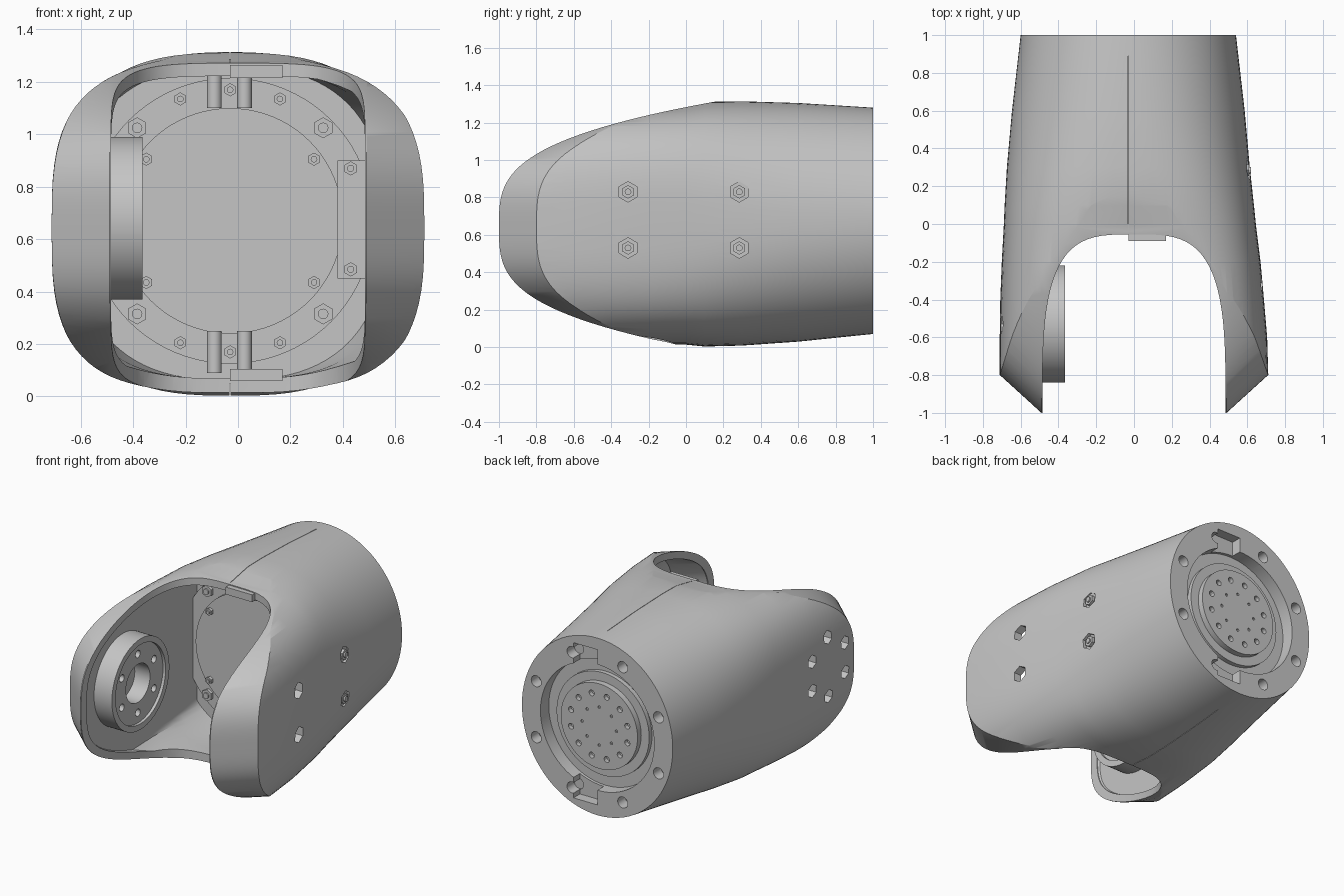
import bpy, bmesh, math
from mathutils import Matrix, Vector

old = bpy.data.objects.get("Cube")
if old:
    bpy.data.objects.remove(old, do_unlink=True)

GREY = (0.56, 0.56, 0.56, 1)
mat = bpy.data.materials.new("housing grey")
mat.use_nodes = True
mat.diffuse_color = GREY
for node in mat.node_tree.nodes:
    if node.type == 'BSDF_PRINCIPLED':
        node.inputs["Base Color"].default_value = GREY
        node.inputs["Roughness"].default_value = 0.6

AXES = {'x': Vector((1, 0, 0)), 'y': Vector((0, 1, 0)), 'z': Vector((0, 0, 1))}
CX, CZ = -0.03, 0.67              # centre of the round end
MX, MY, MZ = -0.365, -0.53, 0.68  # face of the joint mount


def cyl(bm, start, axis, length, r, sides=48):
    """Cylinder growing from start along an axis."""
    d = AXES[axis]
    rot = d.to_track_quat('Z', 'Y').to_matrix().to_4x4()
    m = Matrix.Translation(Vector(start) + d * length / 2) @ rot
    bmesh.ops.create_cone(bm, cap_ends=True, segments=sides, radius1=r,
                          radius2=r, depth=abs(length), matrix=m)


def box(bm, lo, hi):
    lo, hi = Vector(lo), Vector(hi)
    m = Matrix.Translation((lo + hi) / 2) @ Matrix.Diagonal((*(hi - lo), 1))
    bmesh.ops.create_cube(bm, size=1, matrix=m)


def loft(bm, rings):
    """Skin closed rings of points and cap both ends."""
    vs = [[bm.verts.new(p) for p in ring] for ring in rings]
    for a, b in zip(vs, vs[1:]):
        for i in range(len(a)):
            j = (i + 1) % len(a)
            bm.faces.new((a[i], a[j], b[j], b[i]))
    bm.faces.new(vs[0][::-1])
    bm.faces.new(vs[-1])
    bmesh.ops.recalc_face_normals(bm, faces=bm.faces)


def finish(obj):
    obj.data.shade_smooth()
    obj.data.set_sharp_from_angle(angle=math.radians(28))


def part(name, build):
    bm = bmesh.new()
    build(bm)
    me = bpy.data.meshes.new(name)
    bm.to_mesh(me)
    bm.free()
    me.materials.append(mat)
    obj = bpy.data.objects.new(name, me)
    bpy.context.collection.objects.link(obj)
    finish(obj)
    return obj


def combine(obj, cutter, operation):
    """Boolean two objects, bake the result and drop the cutter."""
    cutter.hide_render = True
    mod = obj.modifiers.new("cut", 'BOOLEAN')
    mod.operation, mod.solver, mod.object = operation, 'EXACT', cutter
    dg = bpy.context.evaluated_depsgraph_get()
    me = bpy.data.meshes.new_from_object(obj.evaluated_get(dg))
    obj.modifiers.clear()
    obj.data = me
    bpy.data.objects.remove(cutter, do_unlink=True)
    finish(obj)


def cut(obj, build):
    combine(obj, part("cutter", build), 'DIFFERENCE')


def spow(v, p):
    return math.copysign(abs(v) ** p, v)


def polar(r, count, phase=0):
    return [(r * math.cos(math.radians(phase) + math.tau * i / count),
             r * math.sin(math.radians(phase) + math.tau * i / count)) for i in range(count)]


# Housing sections: y, centre x, centre z, half width, half height, squareness
KEYS = [(-1.05, 0, .643, .711, .64, 3.1), (-.8, 0, .643, .711, .64, 3.1),
        (-.6, -.003, .643, .708, .64, 3.2), (-.4, -.01, .645, .698, .638, 3.2),
        (-.2, -.015, .65, .685, .636, 3.2), (0, -.022, .655, .667, .642, 3),
        (.1, -.025, .657, .66, .654, 2.8), (.3, -.03, .661, .643, .653, 2.5),
        (.6, -.03, .667, .616, .638, 2.2), (1, -.03, .675, .57, .605, 2)]


def section(y, inset=0, count=88):
    for a, b in zip(KEYS, KEYS[1:]):
        if y <= b[0]:
            break
    f = (y - a[0]) / (b[0] - a[0])
    _, cx, cz, w, h, n = [p + (q - p) * f for p, q in zip(a, b)]
    ring = []
    for i in range(count):
        t = math.tau * i / count
        ring.append((cx + (w - inset) * spow(math.cos(t), 2 / n), y,
                     cz + (h - inset) * spow(math.sin(t), 2 / n)))
    return ring


# Rounded side outline of the fork tips, swept back towards the outer faces
def tip_outline(bm, shift=0, scale=1, steps=40):
    rings = []
    for x in (-.93, -.49, .49, .93):
        sweep = shift + .91 * (abs(x) - .49)
        ring = []
        for i in range(-steps, steps + 1):
            u = 2.6 * abs(i / steps) ** 3
            z = .643 + math.copysign(.64 * scale * u ** .31, i)
            ring.append((x, -1 + u + sweep, z))
        rings.append(ring)
    loft(bm, rings)


housing = part("housing", lambda bm: loft(bm, [section(k[0]) for k in KEYS]))
combine(housing, part("tip_cutter", tip_outline), 'INTERSECT')


# Hollow interior ending at the bulkhead, with a flat floor behind the joint mount
def hollow(bm):
    ys = [k[0] for k in KEYS if k[0] < .2] + [.27]
    loft(bm, [[(max(x, -.5), y, z) for x, y, z in section(y, .055)] for y in ys])


cavity = part("cavity", hollow)
combine(cavity, part("tip_cutter", lambda bm: tip_outline(bm, .06, .94)), 'INTERSECT')
combine(housing, cavity, 'DIFFERENCE')


# Fork opening, a rounded U running through top and bottom
def fork_gap(bm):
    outline = [(-.485, -1.3)]
    for i in range(41):
        t = math.pi * (1 - i / 40)
        outline.append((.485 * spow(math.cos(t), .57), -1 + .945 * abs(math.sin(t)) ** .57))
    outline.append((.485, -1.3))
    loft(bm, [[(x, y, z) for x, y in outline] for z in (-.3, 1.7)])


cut(housing, fork_gap)

SIDE_BOLTS = [(y, z) for y in (-.31, .285) for z in (.53, .83)]
MOUNT_BOLTS = polar(.2, 6, 90)
BACK_BOLTS = polar(.5, 8, 22.5)


# Bolt pockets through the two side walls and the back rim
def pockets(bm):
    for y, z in SIDE_BOLTS:
        cyl(bm, (.56, y, z), 'x', .4, .055, 6)
    for y, z in MOUNT_BOLTS:
        cyl(bm, (-.9, MY + y, MZ + z), 'x', .31, .045, 6)
    for x, z in BACK_BOLTS:
        cyl(bm, (CX + x, .92, CZ + z), 'y', .2, .038, 20)


cut(housing, pockets)
cut(housing, lambda bm: cyl(bm, (CX, .91, CZ), 'y', .2, .43, 64))


# Cable notches in the back rim and seam lines along top and bottom
def notches(bm):
    for s in (1, -1):
        z = sorted((CZ + s * .38, CZ + s * .53))
        box(bm, (CX, .93, z[0]), (.15, 1.1, z[1]))
    box(bm, (CX - .0015, -.2, 1.275), (CX + .0015, .89, 1.5))
    box(bm, (CX - .0015, -.2, -.2), (CX + .0015, .89, .05))


cut(housing, notches)

# Back output rotor with its bolt circle
part("rotor_flange", lambda bm: cyl(bm, (CX, .88, CZ), 'y', .06, .35, 64))
hub = part("rotor_hub", lambda bm: cyl(bm, (CX, .89, CZ), 'y', .09, .29, 64))


def hub_holes(bm):
    for x, z in polar(.22, 12, 15):
        cyl(bm, (CX + x, .95, CZ + z), 'y', .2, .02, 12)
    for x, z in polar(.13, 8):
        cyl(bm, (CX + x, .97, CZ + z), 'y', .2, .01, 8)


cut(hub, hub_holes)

# Bulkhead ring and actuator cover inside
part("bulkhead_ring", lambda bm: cyl(bm, (CX, .23, CZ), 'y', .1, .545, 80))
part("actuator_cover", lambda bm: cyl(bm, (CX, .2, CZ), 'y', .1, .43, 80))


def bolt(bm, start, axis, direction, r):
    """Hex head with a small round stud."""
    cyl(bm, start, axis, direction * .03, r, 6)
    cyl(bm, start, axis, direction * .04, r * .5, 12)


def bulkhead_bolts(bm):
    for sx in (-1, 1):
        for sz in (-1, 1):
            bolt(bm, (CX + sx * .355, .24, CZ + sz * .355), 'y', -1, .04)
            bolt(bm, (CX + sx * .19, .24, CZ + sz * .465), 'y', -1, .025)
            bolt(bm, (CX + sx * .32, .21, CZ + sz * .235), 'y', -1, .025)
    for sz in (-1, 1):
        bolt(bm, (CX, .24, CZ + sz * .5), 'y', -1, .025)


part("bulkhead_bolts", bulkhead_bolts)


# Twin clamp posts and joining tabs at top and bottom
def clamp(bm):
    for x in (-.09, .025):
        cyl(bm, (x, .16, 1.1), 'z', .14, .028, 24)
        cyl(bm, (x, .16, .09), 'z', .16, .028, 24)
    box(bm, (CX, -.09, 1.215), (.17, .2, 1.265))
    box(bm, (CX, -.09, .06), (.17, .2, .105))


part("clamp_posts", clamp)


# Side bracket with bolts behind the outer side wall
def bracket(bm):
    box(bm, (.38, .12, .45), (.57, .3, .9))
    for z in (.485, .87):
        bolt(bm, (.43, .13, z), 'y', -1, .027)


part("side_bracket", bracket)


# Side bolts, with round bosses where the arm is hollow
def side_bolts(bm):
    for y, z in SIDE_BOLTS:
        bolt(bm, (.58, y, z), 'x', 1, .036)
        cyl(bm, (.53, y, z), 'x', .06, .07, 24)


part("side_bolts", side_bolts)

# Joint mount on the inside of the other arm
mount = part("joint_mount", lambda bm: cyl(bm, (MX, MY, MZ), 'x', -.16, .31, 80))
cut(mount, lambda bm: cyl(bm, (MX - .02, MY, MZ), 'x', .2, .27, 64))


def mount_holes(bm):
    cyl(bm, (MX - .3, MY, MZ), 'x', .5, .13, 48)
    for y, z in MOUNT_BOLTS:
        cyl(bm, (MX - .08, MY + y, MZ + z), 'x', .2, .025, 16)


cut(mount, mount_holes)
part("cable_pin", lambda bm: cyl(bm, (-.54, -.3, .6), 'x', .06, .012, 12))
